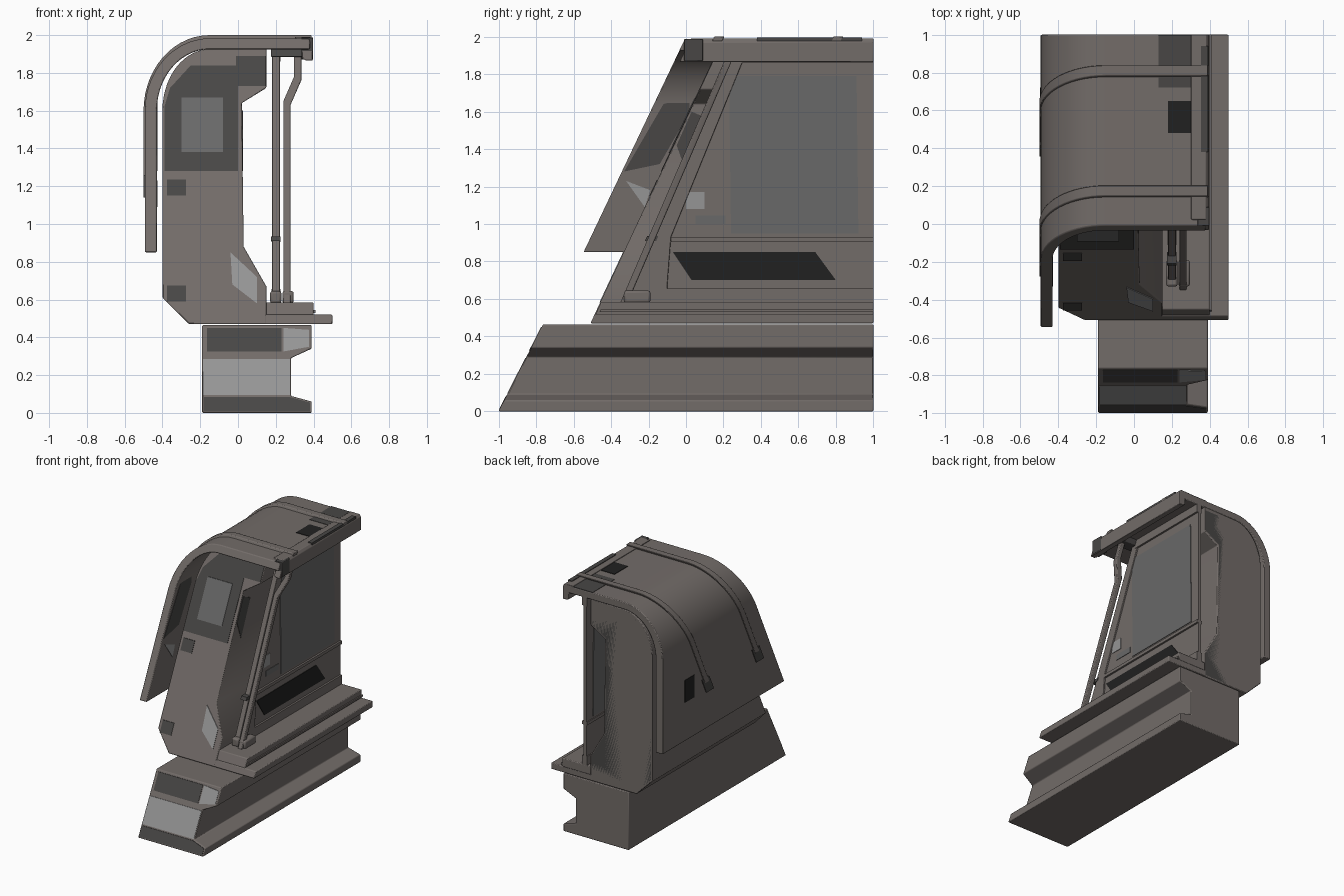
import bpy, bmesh
from math import sin, cos, pi, radians

if "Cube" in bpy.data.objects:
    bpy.data.objects.remove(bpy.data.objects["Cube"])


def material(name, r, g, b):
    m = bpy.data.materials.new(name)
    m.diffuse_color = (r, g, b, 1)
    m.use_nodes = True
    m.node_tree.nodes["Principled BSDF"].inputs["Base Color"].default_value = m.diffuse_color
    return m


BROWN = material("warm_grey", 0.17, 0.15, 0.14)
DARK = material("dark_grey", 0.065, 0.062, 0.06)
BLACK = material("black", 0.015, 0.015, 0.015)
GLASS = material("glass_grey", 0.14, 0.14, 0.14)
LIGHT = material("light_grey", 0.3, 0.3, 0.3)


def loft(name, ring_a, ring_b, mat, bevel=0.0):
    """Solid between two matching polygon rings."""
    bm = bmesh.new()
    a = [bm.verts.new(p) for p in ring_a]
    b = [bm.verts.new(p) for p in ring_b]
    bm.faces.new(a)
    bm.faces.new(b[::-1])
    n = len(a)
    for i in range(n):
        bm.faces.new((a[i], b[i], b[(i + 1) % n], a[(i + 1) % n]))
    bmesh.ops.recalc_face_normals(bm, faces=bm.faces[:])
    me = bpy.data.meshes.new(name)
    bm.to_mesh(me)
    bm.free()
    me.materials.append(mat)
    ob = bpy.data.objects.new(name, me)
    bpy.context.collection.objects.link(ob)
    if bevel:
        mod = ob.modifiers.new("edge", "BEVEL")
        mod.width, mod.segments, mod.angle_limit = bevel, 2, radians(35)
    bpy.ops.object.select_all(action='DESELECT')
    ob.select_set(True)
    bpy.context.view_layer.objects.active = ob
    bpy.ops.object.shade_smooth_by_angle(angle=radians(30))
    return ob


def along_y(name, prof, front, back=(1, 0), mat=BROWN, bevel=0.0):
    """Extrude an x-z profile between raked planes y = a + k*z."""
    ends = [[(x, a + k * z, z) for x, z in prof] for a, k in (front, back)]
    return loft(name, *ends, mat, bevel)


def along_x(name, prof, x0, x1, mat=BROWN, bevel=0.0):
    """Extrude a y-z profile from x0 to x1."""
    return loft(name, *[[(x, y, z) for y, z in prof] for x in (x0, x1)], mat, bevel)


def rect(u0, u1, v0, v1):
    return [(u0, v0), (u1, v0), (u1, v1), (u0, v1)]


def box(name, x0, x1, y0, y1, z0, z1, mat=BROWN, bevel=0.0):
    return along_y(name, rect(x0, x1, z0, z1), (y0, 0), (y1, 0), mat, bevel)


def arc(rx, rz, n=14):
    """Quarter ellipse from the left side up to the top of the roof."""
    return [(-0.15 - rx * cos(i / n * pi / 2), 1.6 + rz * sin(i / n * pi / 2))
            for i in range(n + 1)]


def band(inner, outer, z0, x1):
    """Roof-shaped strip between two quarter ellipses."""
    o, i = arc(*outer), arc(*inner)
    return ([(o[0][0], z0)] + o + [(x1, o[-1][1]), (x1, i[-1][1])]
            + i[::-1] + [(i[0][0], z0)])


BASE, BODY, SHELL = (-1, 0.51), (-0.73, 0.468), (-0.95, 0.475)


def shifted(plane, d):
    return (plane[0] + d, plane[1])


# Base rail with a channel on the right side
along_y("base", [(-0.19, 0), (0.39, 0), (0.39, 0.06), (0.28, 0.09), (0.28, 0.29),
                 (0.39, 0.34), (0.39, 0.465), (-0.19, 0.465)], BASE, bevel=0.006)
for nm, r, m in (("upper", rect(-0.165, 0.23, 0.325, 0.45), DARK),
                 ("upper_end", [(0.24, 0.325), (0.375, 0.35), (0.375, 0.44), (0.24, 0.45)], LIGHT),
                 ("middle", rect(-0.185, 0.275, 0.095, 0.285), LIGHT),
                 ("lower", [(-0.18, 0.01), (0.38, 0.01), (0.38, 0.055), (0.27, 0.085), (-0.18, 0.085)], DARK)):
    along_y("base_front_" + nm, r, shifted(BASE, -0.003), shifted(BASE, 0.01), m)

# Thick left wall
along_y("body", [(-0.26, 0.47), (0.15, 0.47), (0.15, 0.67), (0.03, 0.88), (0.02, 1.64),
                 (0.15, 1.72), (0.15, 1.93)] + arc(0.25, 0.325)[::-1] + [(-0.4, 0.61)],
        BODY, bevel=0.006)
along_y("body_end_cap", [(-0.25, 0.48), (0.14, 0.48), (0.14, 0.67), (0.02, 0.88), (0.01, 1.65),
                         (0.14, 1.73), (0.14, 1.9)] + arc(0.24, 0.3)[::-1] + [(-0.39, 0.62)],
        (0.99, 0), (1.0, 0), DARK)
for nm, r, m in (("dark_panel", [(-0.39, 1.28), (0.0, 1.28), (0.0, 1.84), (-0.25, 1.84), (-0.36, 1.72), (-0.39, 1.62)], DARK),
                 ("corner_box", rect(-0.01, 0.145, 1.73, 1.89), DARK),
                 ("upper_patch", rect(-0.375, -0.275, 1.15, 1.235), DARK),
                 ("lower_patch", rect(-0.375, -0.275, 0.59, 0.675), DARK),
                 ("light_patch", [(-0.03, 0.68), (0.1, 0.58), (0.1, 0.72), (-0.04, 0.85)], LIGHT)):
    along_y("body_front_" + nm, r, shifted(BODY, -0.004), shifted(BODY, 0.01), m)
along_y("body_front_window", rect(-0.3, -0.08, 1.38, 1.67), shifted(BODY, -0.008),
        shifted(BODY, 0.01), GLASS)

# Outer curved shell with roof and two ribs
along_y("roof_shell", band((0.28, 0.325), (0.343, 0.383), 0.85, 0.38), SHELL, bevel=0.006)
for i, a in enumerate((-0.80, -0.165)):
    along_y(f"roof_rib_{i + 1}", band((0.335, 0.375), (0.35, 0.4), 1.22, 0.39),
            (a, 0.475), (a + 0.055, 0.475), BROWN, 0.004)
    along_y(f"rib_foot_{i + 1}", rect(-0.499, -0.48, 1.14, 1.26),
            (a - 0.02, 0.475), (a + 0.075, 0.475), DARK)
along_y("roof_lip", [(0.34, 1.875), (0.36, 1.865), (0.395, 1.865), (0.395, 1.97),
                     (0.38, 1.99), (0.3, 1.99), (0.34, 1.93)], shifted(SHELL, 0.03), bevel=0.004)
box("roof_lip_end", 0.335, 0.398, -0.01, 0.09, 1.87, 1.988, DARK, 0.004)

# Roof and shell patches
box("roof_patch", 0.18, 0.3, 0.48, 0.65, 1.97, 1.987, BLACK)
box("roof_panel", 0.13, 0.34, 0.72, 0.999, 1.97, 1.986, DARK)
box("roof_edge_patch", 0.355, 0.39, 0.38, 0.94, 1.95, 1.995, DARK)
along_x("shell_patch", rect(0.6, 0.72, 1.16, 1.34), -0.496, -0.485, BLACK)
along_x("shell_inner_panel", [(-0.33, 1.28), (-0.14, 1.32), (0.02, 1.6), (0.02, 1.68), (-0.12, 1.64)],
        -0.435, -0.427, DARK)
along_x("shell_inner_patch", [(-0.32, 1.23), (-0.19, 1.18), (-0.22, 1.09)], -0.435, -0.427, LIGHT)

# Stepped platform on the right
along_y("platform_lower", rect(0.14, 0.5, 0.47, 0.52), BODY, bevel=0.006)
along_y("platform_upper", rect(0.145, 0.4, 0.515, 0.585), shifted(BODY, 0.005), bevel=0.006)
along_y("platform_trim", rect(0.39, 0.41, 0.53, 0.545), shifted(BODY, 0.02))

# Window wall
along_x("window_wall", [(-0.3, 0.58), (1, 0.58), (1, 1.935), (0.28, 1.935)], 0.185, 0.21)
along_x("window_wall_frame", [(-0.32, 0.58), (-0.1, 0.58), (-0.1, 0.67), (-0.08, 0.93),
                              (0.3, 1.86), (0.3, 1.935), (0.26, 1.935)], 0.18, 0.222, BROWN, 0.003)
along_x("window_header", [(0.28, 1.86), (1, 1.86), (1, 1.93), (0.28, 1.93)], 0.18, 0.225)
along_x("window_sill", rect(-0.08, 1, 0.905, 0.93), 0.178, 0.225)
along_x("window_skirt", rect(-0.11, 1, 0.58, 0.655), 0.178, 0.225)
along_x("window_glass", [(0.24, 0.95), (0.92, 0.95), (0.91, 1.79), (0.23, 1.79)], 0.18, 0.215, GLASS)
along_x("hazard_stripe", [(-0.07, 0.85), (0.69, 0.85), (0.8, 0.7), (0.03, 0.7)], 0.2, 0.215, BLACK)
along_x("wall_patch_upper", rect(0.0, 0.1, 1.08, 1.17), 0.2, 0.214, LIGHT)
along_x("wall_patch_lower", rect(0.05, 0.21, 1.0, 1.045), 0.2, 0.214, GLASS)
along_x("body_side_patch", [(-0.05, 1.42), (0.0, 1.28), (0.12, 1.56), (0.03, 1.6)], 0.015, 0.027, DARK)

# Bent hand pole with feet and collar
along_y("hand_pole", [(0.24, 0.58), (0.278, 0.58), (0.278, 1.63), (0.335, 1.76), (0.335, 1.94),
                      (0.297, 1.94), (0.297, 1.78), (0.24, 1.65)],
        (-0.60, 0.43), (-0.56, 0.43), BROWN, 0.006)
along_y("pole_collar", rect(0.175, 0.225, 0.91, 0.935), (-0.61, 0.43), (-0.55, 0.43), DARK)
for i, x in enumerate((0.17, 0.235)):
    box(f"pole_foot_{i + 1}", x, x + 0.06, -0.33, -0.19, 0.58, 0.645, BROWN, 0.012)
along_y("pole_top_bracket", rect(0.175, 0.345, 1.885, 1.94), (-0.62, 0.43), (-0.53, 0.43), DARK, 0.004)
